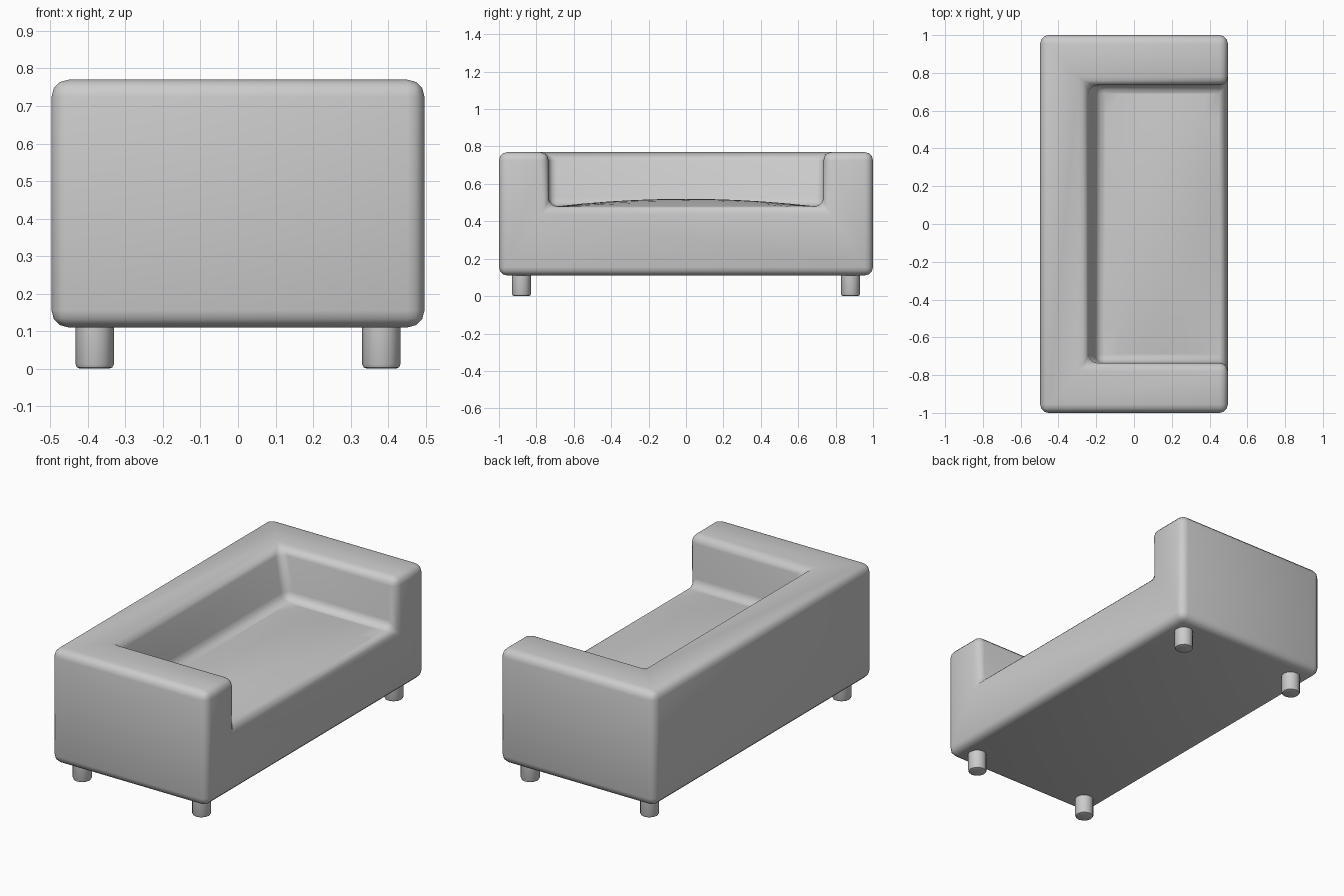
import bpy, bmesh, math
from mathutils import Matrix, Vector

if "Cube" in bpy.data.objects:
    bpy.data.objects.remove(bpy.data.objects["Cube"])

HX, HY, IY = 0.497, 1.0, 0.735       # half depth, half length, inner arm wall
Z0, ZS, Z1 = 0.11, 0.48, 0.77        # underside, seat, top
BT, BS = -0.25, -0.20                # backrest plane at the top and at the seat
R = 0.045                            # edge rounding


def finish(bm, name, angle):
    me = bpy.data.meshes.new(name)
    bm.to_mesh(me)
    bm.free()
    ob = bpy.data.objects.new(name, me)
    bpy.context.collection.objects.link(ob)
    bpy.ops.object.select_all(action='DESELECT')
    ob.select_set(True)
    bpy.context.view_layer.objects.active = ob
    bpy.ops.object.shade_smooth_by_angle(angle=math.radians(angle))
    return ob


# Sofa body: box with an open-fronted recess between arms and back
bm = bmesh.new()
pts = [(-HX, -HY, Z0), (HX, -HY, Z0), (HX, HY, Z0), (-HX, HY, Z0),
       (-HX, -HY, Z1), (HX, -HY, Z1), (HX, HY, Z1), (-HX, HY, Z1),
       (HX, -IY, Z1), (BT, -IY, Z1), (BT, IY, Z1), (HX, IY, Z1),
       (HX, -IY, ZS), (BS, -IY, ZS), (BS, IY, ZS), (HX, IY, ZS)]
v = [bm.verts.new(p) for p in pts]
for f in [(3, 2, 1, 0), (0, 1, 5, 4), (2, 3, 7, 6), (3, 0, 4, 7),
          (4, 5, 8, 9, 10, 11, 6, 7), (1, 2, 6, 11, 15, 12, 8, 5),
          (12, 15, 14, 13), (13, 14, 10, 9), (8, 12, 13, 9), (10, 14, 15, 11)]:
    bm.faces.new([v[i] for i in f])
bmesh.ops.recalc_face_normals(bm, faces=bm.faces[:])
bmesh.ops.bevel(bm, geom=bm.edges[:], offset=R, offset_type='OFFSET',
                segments=3, profile=0.5, affect='EDGES', clamp_overlap=False)

# Softly domed seat replaces the flat seat face
bm.normal_update()
flat = [f for f in bm.faces if f.normal.z > 0.99
        and abs(f.calc_center_median().z - ZS) < 0.01]
seat = max(flat, key=lambda f: f.calc_area())
xs = [w.co.x for w in seat.verts]
ys = [w.co.y for w in seat.verts]
cx, sx = (max(xs) + min(xs)) / 2, (max(xs) - min(xs)) / 2
cy, sy = (max(ys) + min(ys)) / 2, (max(ys) - min(ys)) / 2
bmesh.ops.delete(bm, geom=[seat], context='FACES_ONLY')
grid = bmesh.ops.create_grid(bm, x_segments=8, y_segments=10, size=1)
for w in grid['verts']:
    a, b = w.co.x, w.co.y
    w.co = Vector((cx + a * sx, cy + b * sy,
                   ZS + 0.04 * (1 - a * a) * (1 - b * b)))
bmesh.ops.remove_doubles(bm, verts=bm.verts[:], dist=0.0005)
finish(bm, "sofa_body", 40)


# Four short round legs
def leg(name, x, y):
    bm = bmesh.new()
    bmesh.ops.create_cone(bm, cap_ends=True, segments=12, radius1=0.051,
                          radius2=0.051, depth=0.12,
                          matrix=Matrix.Translation((x, y, 0.06)))
    rim = [e for e in bm.edges if all(w.co.z < 0.01 for w in e.verts)]
    bmesh.ops.bevel(bm, geom=rim, offset=0.012, offset_type='OFFSET',
                    segments=2, profile=0.5, affect='EDGES')
    finish(bm, name, 40)


for sx_, xn in ((-1, "back"), (1, "front")):
    for sy_, yn in ((-1, "left"), (1, "right")):
        leg(f"{xn}_{yn}_leg", sx_ * 0.382, sy_ * 0.88)
